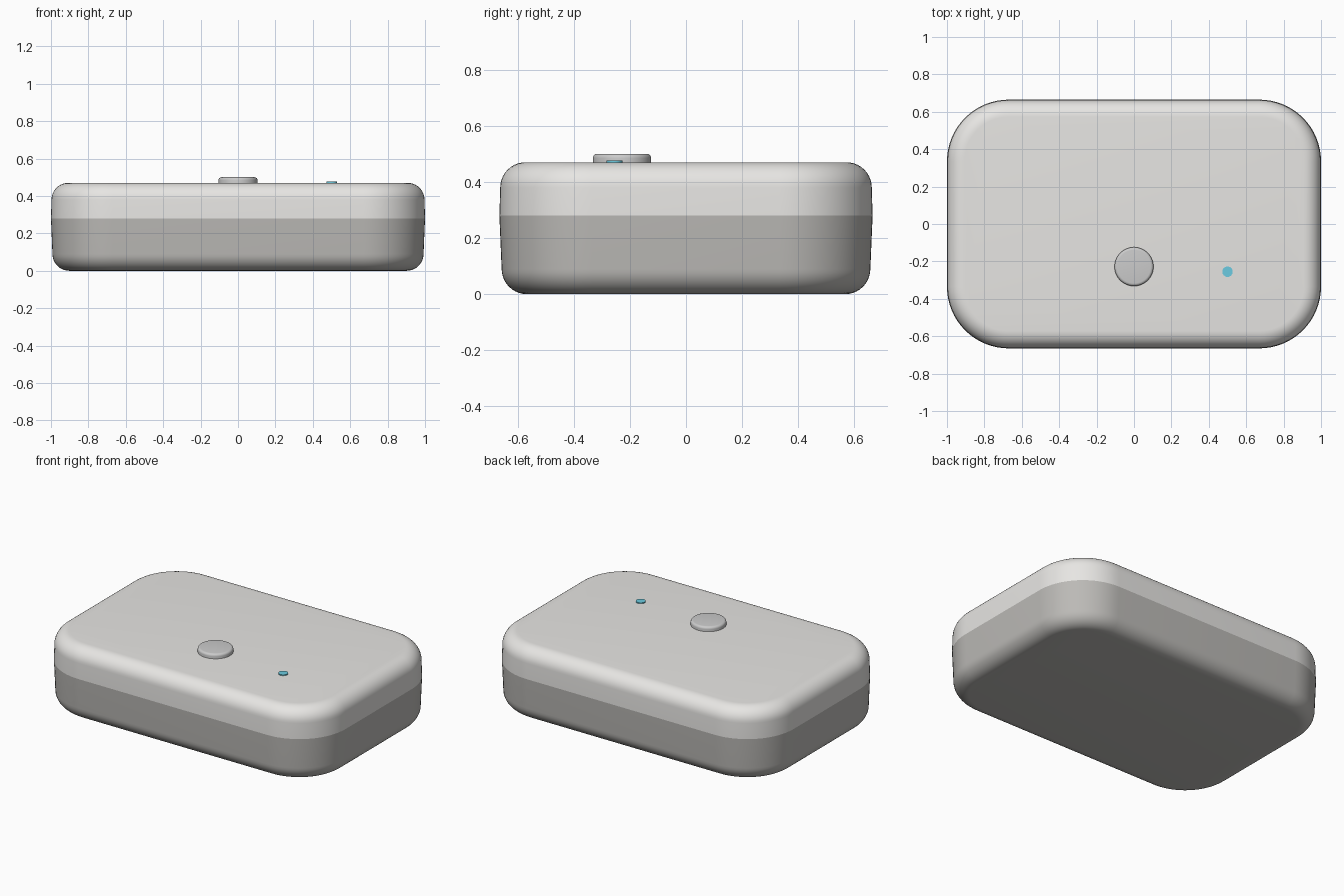
import bpy, bmesh
from math import sin, cos, pi

if "Cube" in bpy.data.objects:
    bpy.data.objects.remove(bpy.data.objects["Cube"])

HX, HY, R = 1.0, 0.665, 0.33   # half sizes and plan corner radius
SEAM, TOP, F = 0.28, 0.47, 0.09  # seam height, total height, edge fillet


def material(name, col):
    m = bpy.data.materials.new(name)
    m.diffuse_color = (*col, 1)
    m.use_nodes = True
    m.node_tree.nodes["Principled BSDF"].inputs["Base Color"].default_value = m.diffuse_color
    return m


def rounded_rect(d, n=16):
    pts = []
    for k, (sx, sy) in enumerate([(1, 1), (-1, 1), (-1, -1), (1, -1)]):
        for i in range(n + 1):
            a = (k + i / n) * pi / 2
            pts.append((sx * (HX - R) + (R - d) * cos(a), sy * (HY - R) + (R - d) * sin(a)))
    return pts


def circle(cx, cy, r, n=48):
    return [(cx + r * cos(2 * pi * i / n), cy + r * sin(2 * pi * i / n)) for i in range(n)]


def loft(name, sections, mat=None, cap_first=False, cap_last=False):
    bm = bmesh.new()
    rings = [[bm.verts.new((x, y, z)) for x, y in pts] for pts, z in sections]
    n = len(rings[0])
    for a, b in zip(rings, rings[1:]):
        for i in range(n):
            j = (i + 1) % n
            bm.faces.new((a[i], a[j], b[j], b[i]))
    if cap_first:
        bm.faces.new(rings[0][::-1])
    if cap_last:
        bm.faces.new(rings[-1])
    me = bpy.data.meshes.new(name)
    bm.to_mesh(me)
    bm.free()
    ob = bpy.data.objects.new(name, me)
    bpy.context.collection.objects.link(ob)
    if mat:
        me.materials.append(mat)
    bpy.context.view_layer.objects.active = ob
    bpy.ops.object.select_all(action='DESELECT')
    ob.select_set(True)
    bpy.ops.object.shade_smooth_by_angle(angle=0.6)
    return ob


def fillet(z_end, up, draft, f=F, n=10):
    """(inset, z) pairs from the wall to the flat face"""
    s = 1 if up else -1
    return [(draft + f * (1 - cos(t * pi / 2 / n)), z_end - s * f * (1 - sin(t * pi / 2 / n)))
            for t in range(n + 1)]


# Lower shell, drafted inward towards the base
low = fillet(0, False, 0.008)[::-1] + [(0, SEAM)]
loft("lower_shell", [(rounded_rect(d), z) for d, z in low],
     material("lower_grey", (0.5, 0.49, 0.47)), cap_first=True)

# Upper shell
up = [(0, SEAM)] + fillet(TOP, True, 0.003)
loft("upper_shell", [(rounded_rect(d), z) for d, z in up], 
     material("upper_grey", (0.8, 0.79, 0.77)), cap_last=True)

# Round push button with softened rim
btn = [(0, TOP - 0.02)] + fillet(0.50, True, 0, f=0.015, n=5)
loft("push_button", [(circle(0, -0.228, 0.104 - d), z) for d, z in btn],
     cap_first=True, cap_last=True)

# Small indicator light
loft("indicator_light", [(circle(0.5, -0.255, 0.028, 24), z) for z in (TOP - 0.01, 0.476)],
     material("light_blue", (0.15, 0.6, 0.75)), cap_first=True, cap_last=True)
